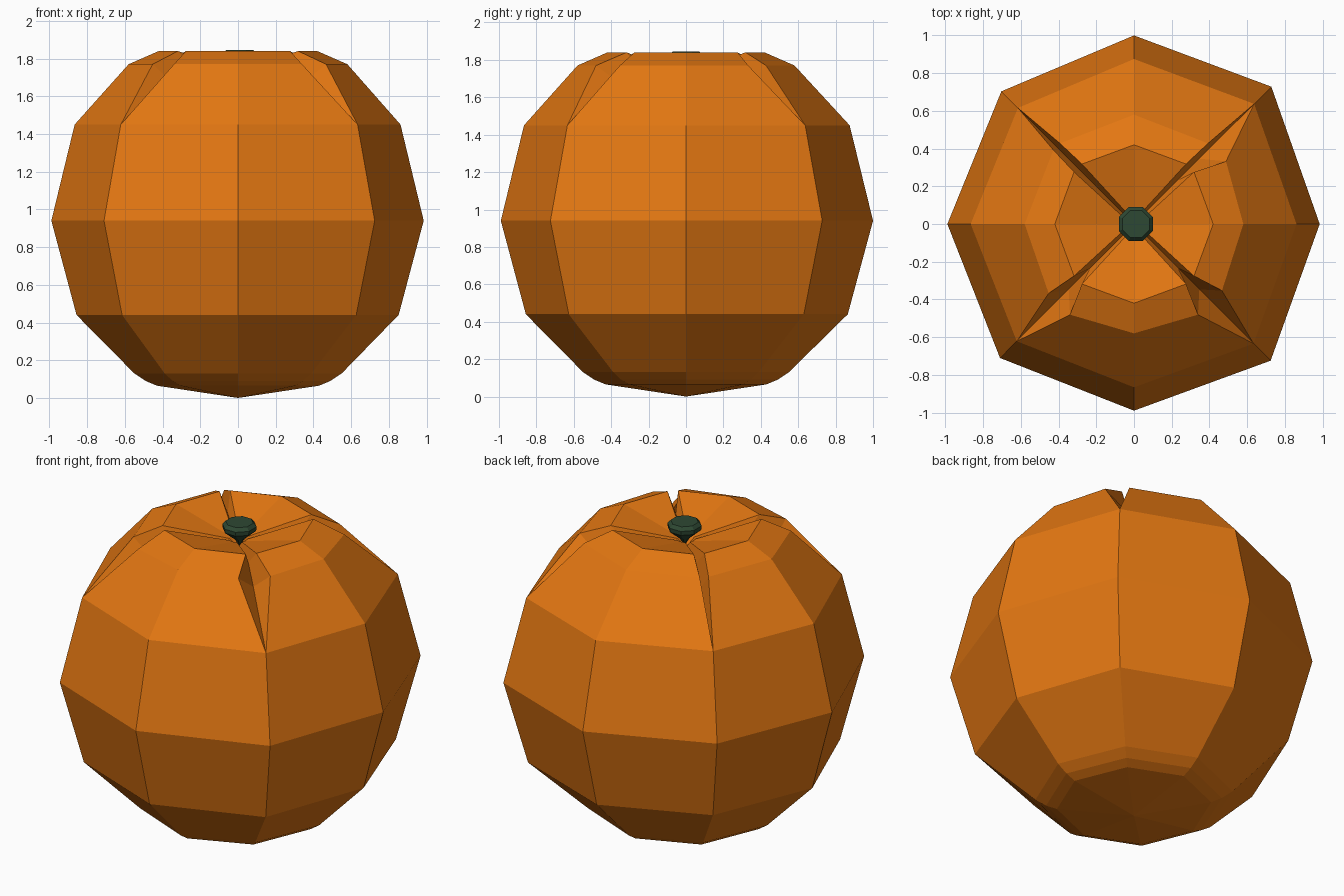
import bpy, bmesh, math
from mathutils import Vector

if "Cube" in bpy.data.objects:
    bpy.data.objects.remove(bpy.data.objects["Cube"])


def material(name, rgb):
    m = bpy.data.materials.new(name)
    m.diffuse_color = (*rgb, 1)
    m.use_nodes = True
    m.node_tree.nodes["Principled BSDF"].inputs["Base Color"].default_value = m.diffuse_color
    return m


def make_object(name, bm, mat):
    bmesh.ops.remove_doubles(bm, verts=bm.verts, dist=0.0005)
    bmesh.ops.recalc_face_normals(bm, faces=bm.faces)
    me = bpy.data.meshes.new(name)
    bm.to_mesh(me)
    bm.free()
    me.materials.append(mat)
    ob = bpy.data.objects.new(name, me)
    bpy.context.collection.objects.link(ob)
    return ob


def add_face(bm, pts):
    # skip repeated corners so strips can taper to a point
    uniq = []
    for p in pts:
        if all((p - q).length > 0.0005 for q in uniq):
            uniq.append(p)
    if len(uniq) >= 3:
        bm.faces.new([bm.verts.new(p) for p in uniq])


orange = material("orange skin", (0.77, 0.185, 0.006))
green = material("dark green", (0.027, 0.065, 0.033))

# Body outline (radius, height) from the base to the sunken crown
profile = [(0, 0.0), (0.43, 0.065), (0.49, 0.09), (0.55, 0.13), (0.865, 0.44),
           (1.0, 0.94), (0.875, 1.45), (0.58, 1.77), (0.42, 1.84), (0.05, 1.74)]
MID, RIM, CROWN = 7, 8, 9
# slight unevenness of the eight columns
swell = [0.985, 1.03, 1.0, 0.995, 0.99, 1.005, 0.99, 1.025]
# sideways lips of the groove at the shoulder, by column
lips = {1: (-0.11, 0.025), 3: (-0.025, 0.025), 5: (-0.06, 0.10), 7: (-0.10, 0.08)}


def column(k, side):
    """Points of column k; side 0 / 1 picks a groove lip on diagonal columns."""
    a = k * math.pi / 4
    out, across = Vector((math.cos(a), math.sin(a), 0)), Vector((-math.sin(a), math.cos(a), 0))
    pts = []
    for i, (r, z) in enumerate(profile):
        r *= swell[k] if 4 <= i <= 6 else 1
        off = 0
        if k in lips:
            s = 1 if side else -1
            off = {MID: lips[k][side], RIM: 0.03 * s, CROWN: 0.014 * s}.get(i, 0)
        pts.append(out * r + across * off + Vector((0, 0, z)))
    return pts


bm = bmesh.new()
centre = Vector((0, 0, 1.69))
for k in range(8):
    # panel between neighbouring columns
    a, b = column(k, 1), column((k + 1) % 8, 0)
    for i in range(len(profile) - 1):
        add_face(bm, [a[i], b[i], b[i + 1], a[i + 1]])
    add_face(bm, [a[CROWN], b[CROWN], centre])
    # groove walls on the diagonals
    if k in lips:
        ang = k * math.pi / 4
        floor = [Vector((math.cos(ang) * r, math.sin(ang) * r, z))
                 for r, z in ((0.49, 1.67), (0.33, 1.745), (0.05, 1.69))]
        for side in (0, 1):
            lip = column(k, side)
            path = [lip[6]] + floor
            for j in range(3):
                add_face(bm, [lip[6 + j], lip[7 + j], path[j + 1], path[j]])
            add_face(bm, [lip[CROWN], centre, floor[2]])
body = make_object("fruit_body", bm, orange)

# Stem stub: eight-sided button tapering into the crown
stem_profile = [(0, 1.70), (0.03, 1.745), (0.095, 1.80), (0.097, 1.825), (0.078, 1.845), (0, 1.845)]
bm = bmesh.new()
for k in range(8):
    a, b = [(k + d + 0.5) * math.pi / 4 for d in (0, 1)]
    for (r0, z0), (r1, z1) in zip(stem_profile, stem_profile[1:]):
        add_face(bm, [Vector((math.cos(t) * r, math.sin(t) * r, z))
                      for t, r, z in ((a, r0, z0), (b, r0, z0), (b, r1, z1), (a, r1, z1))])
stem = make_object("stem", bm, green)
stem.location.x = 0.01
